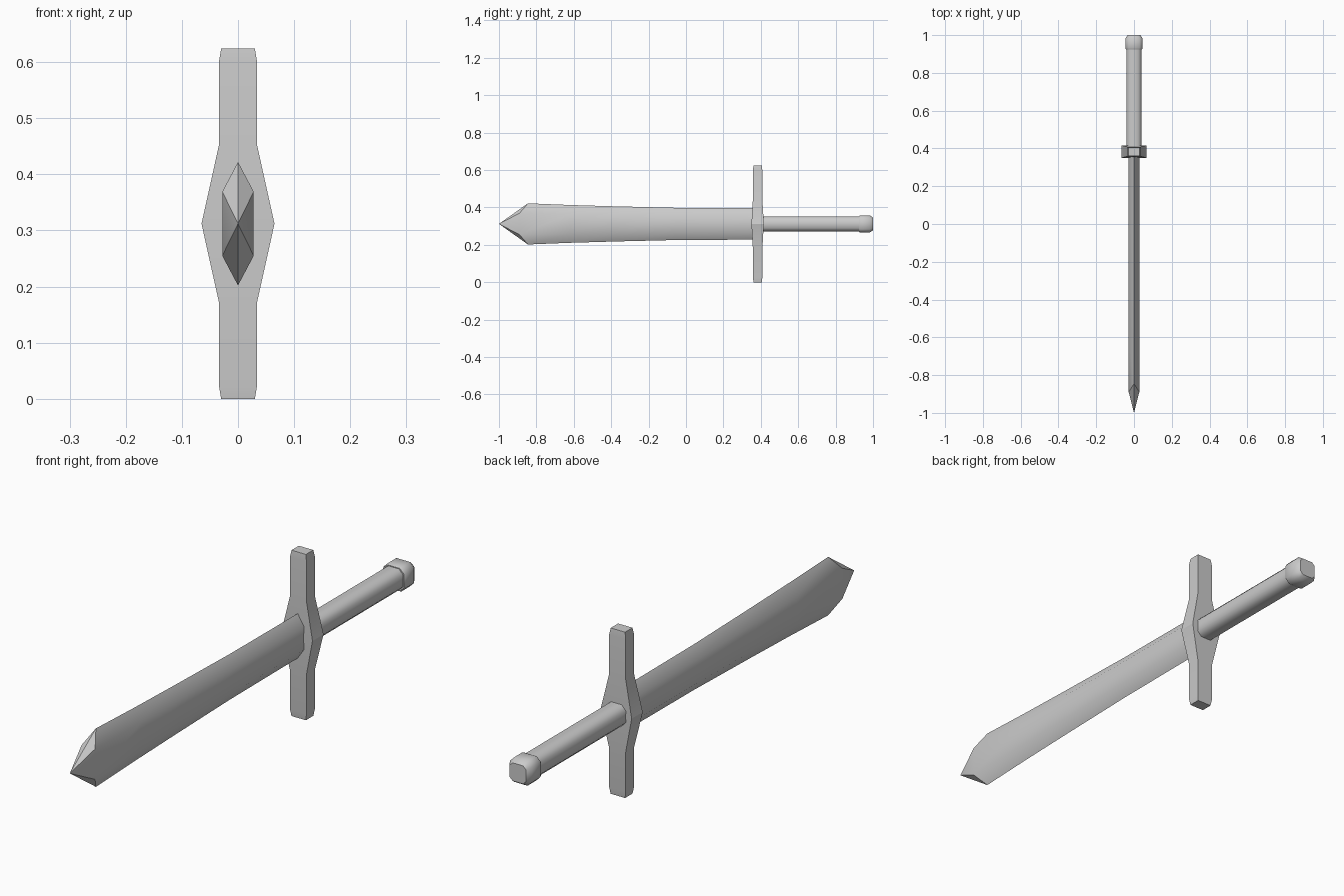
import bpy
import bmesh
import math

if "Cube" in bpy.data.objects:
    bpy.data.objects.remove(bpy.data.objects["Cube"], do_unlink=True)

MID = 0.312  # height of the sword's long axis

grey = bpy.data.materials.new("plain grey")
grey.use_nodes = True
GREY = (0.6, 0.6, 0.6, 1)
grey.diffuse_color = GREY
grey.node_tree.nodes["Principled BSDF"].inputs["Base Color"].default_value = GREY


def loft(name, rings, angle):
    """Skin a list of closed rings of (x, y, z) points and cap both ends."""
    bm = bmesh.new()
    loops = [[bm.verts.new((x, y, z + MID)) for x, y, z in ring] for ring in rings]
    for a, b in zip(loops, loops[1:]):
        n = len(a)
        for i in range(n):
            j = (i + 1) % n
            bm.faces.new((a[i], a[j], b[j], b[i]))
    bm.faces.new(loops[0])
    bm.faces.new(loops[-1])
    bmesh.ops.remove_doubles(bm, verts=bm.verts, dist=0.0002)
    bmesh.ops.recalc_face_normals(bm, faces=bm.faces)
    mesh = bpy.data.meshes.new(name)
    bm.to_mesh(mesh)
    bm.free()
    mesh.materials.append(grey)
    obj = bpy.data.objects.new(name, mesh)
    bpy.context.collection.objects.link(obj)
    bpy.ops.object.select_all(action="DESELECT")
    obj.select_set(True)
    bpy.context.view_layer.objects.active = obj
    bpy.ops.object.shade_smooth_by_angle(angle=math.radians(angle))
    return obj


def blade_ring(y, half, side_y, width=0.028):
    flat = half * 0.52
    return [(0, y, half), (width, side_y, flat), (width, side_y, -flat),
            (0, y, -half), (-width, side_y, -flat), (-width, side_y, flat)]


def octagon(y, half, flat):
    return [(half, y, -flat), (half, y, flat), (flat, y, half), (-flat, y, half),
            (-half, y, flat), (-half, y, -flat), (-flat, y, -half), (flat, y, -half)]


def guard_ring(z, half, y0, y1):
    return [(-half, y0, z), (half, y0, z), (half, y1, z), (-half, y1, z)]


# Blade: flared towards the point, with flat sides and sharp edges
blade = [blade_ring(0.37, 0.084, 0.37), blade_ring(-0.05, 0.086, -0.05),
         blade_ring(-0.38, 0.094, -0.38), blade_ring(-0.62, 0.101, -0.62),
         blade_ring(-0.845, 0.110, -0.89), blade_ring(-1.0, 0, -1.0, 0)]
loft("blade", blade, 35)

# Crossguard: lower half mirrored from the upper half
upper = [(0.140, 0.034, 0.358, 0.408), (0.288, 0.034, 0.358, 0.408),
         (0.312, 0.030, 0.361, 0.405)]
levels = [(-z, *rest) for z, *rest in reversed(upper)]
levels += [(0, 0.065, 0.350, 0.416)] + upper
loft("crossguard", [guard_ring(*level) for level in levels], 20)

# Grip: bar with rounded corners
loft("grip", [octagon(0.39, 0.040, 0.022), octagon(0.95, 0.040, 0.022)], 50)

# Pommel: rounded block at the end of the grip
loft("pommel", [octagon(0.925, 0.043, 0.026), octagon(0.932, 0.046, 0.028),
                octagon(0.982, 0.046, 0.028), octagon(1.0, 0.034, 0.022)], 50)
